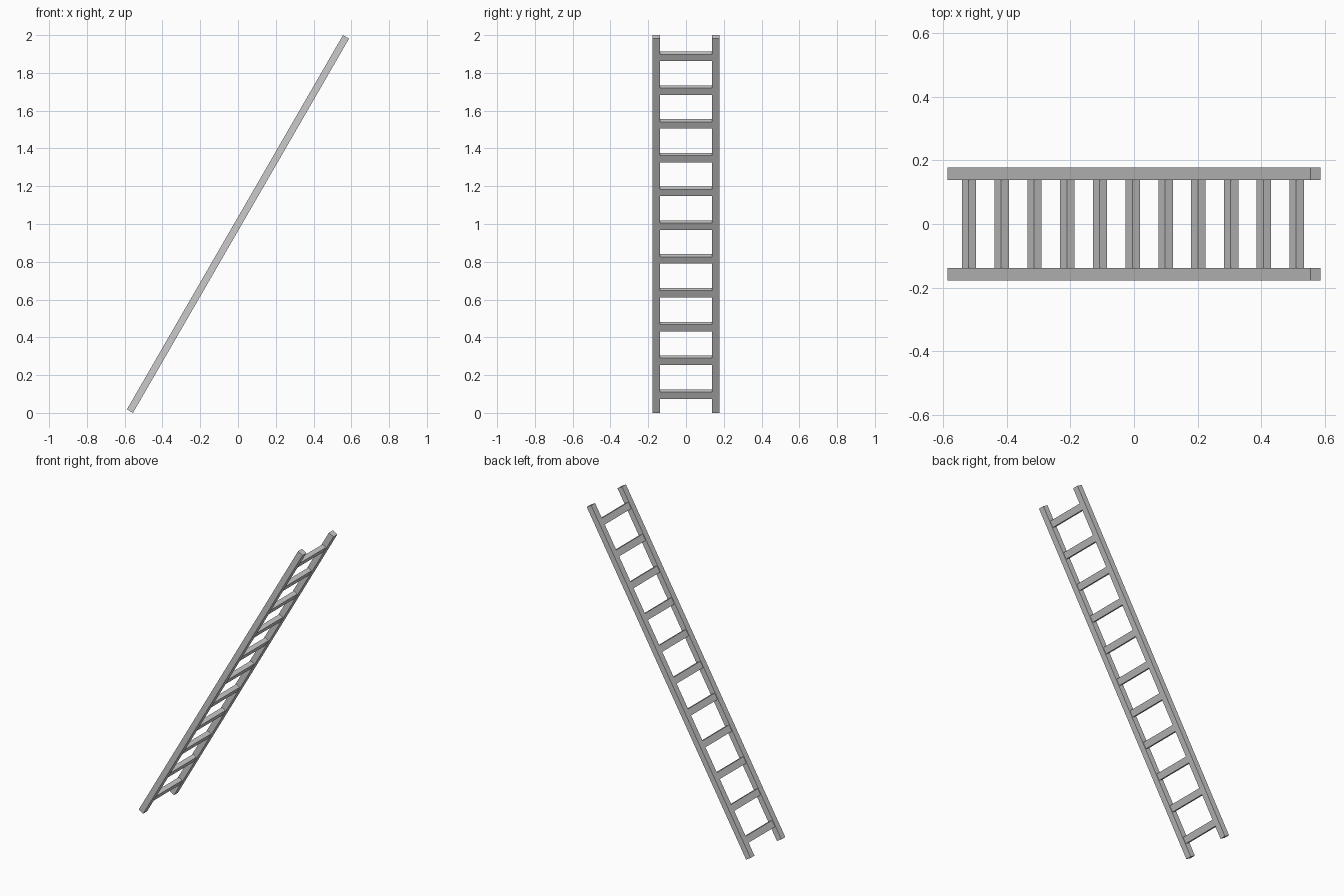
import bpy
from math import radians, sin, cos
from mathutils import Matrix, Vector

old = bpy.data.objects.get("Cube")
if old:
    bpy.data.objects.remove(old, do_unlink=True)

LEAN = radians(30)
DEPTH = 0.037                                         # rail depth across the slope
LENGTH = (2 - DEPTH * sin(LEAN)) / cos(LEAN)          # rail length for height 2
RAIL_W, RAIL_Y = 0.04, 0.158
RUNGS, PITCH, RUNG_MID = 11, 0.2064, -0.0075

# Plain grey for the whole ladder
grey = bpy.data.materials.new("light_grey")
grey.use_nodes = True
colour = (0.6, 0.6, 0.6, 1)
grey.diffuse_color = colour
grey.node_tree.nodes["Principled BSDF"].inputs["Base Color"].default_value = colour

tilt = Matrix.Translation((0, 0, 1)) @ Matrix.Rotation(LEAN, 4, 'Y')


def bar(name, centre, size):
    """Box laid out on an upright ladder, then leaned over."""
    bpy.ops.mesh.primitive_cube_add(size=1)
    ob = bpy.context.object
    ob.name = name
    ob.data.transform(tilt @ Matrix.Translation(Vector(centre)) @ Matrix.Diagonal((*size, 1)))
    ob.data.materials.append(grey)


# Side rails
for name, side in (("front_rail", -1), ("back_rail", 1)):
    bar(name, (0, side * RAIL_Y, 0), (DEPTH, RAIL_W, LENGTH))

# Rungs between the rails
for i in range(RUNGS):
    along = RUNG_MID + (i - RUNGS // 2) * PITCH
    bar(f"rung_{i + 1}", (0, 0, along), (0.028, 2 * RAIL_Y - RAIL_W, 0.042))
